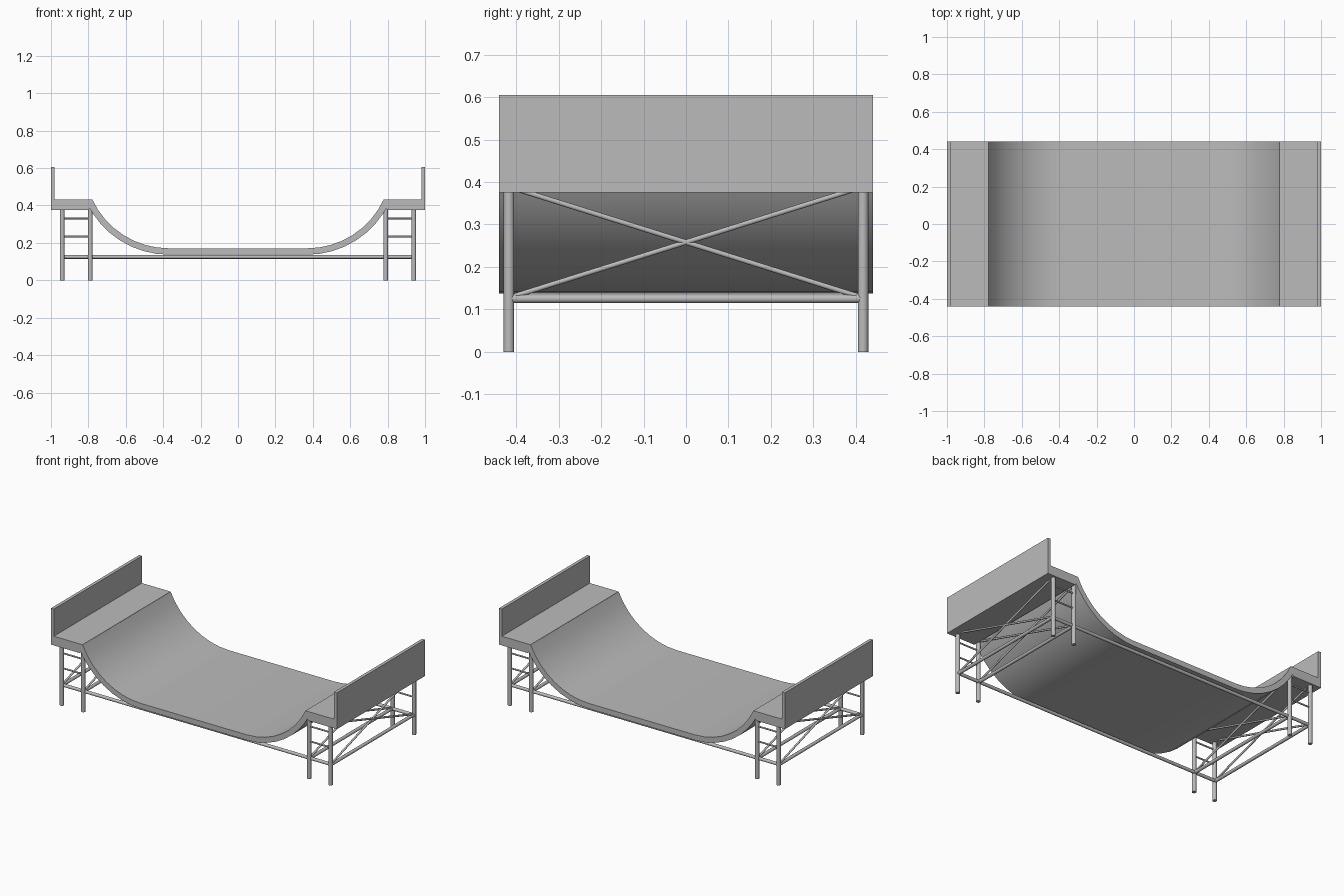
import bpy, bmesh, math
from mathutils import Vector

if "Cube" in bpy.data.objects:
    bpy.data.objects.remove(bpy.data.objects["Cube"], do_unlink=True)

grey = bpy.data.materials.new("light_grey")
grey.use_nodes = True
COLOUR = (0.5, 0.5, 0.5, 1)
grey.diffuse_color = COLOUR
grey.node_tree.nodes["Principled BSDF"].inputs["Base Color"].default_value = COLOUR

HALF_WIDTH = 0.44


def finish(bm, name, smooth):
    bmesh.ops.recalc_face_normals(bm, faces=bm.faces)
    mesh = bpy.data.meshes.new(name)
    bm.to_mesh(mesh)
    bm.free()
    mesh.materials.append(grey)
    obj = bpy.data.objects.new(name, mesh)
    bpy.context.collection.objects.link(obj)
    if smooth:
        bpy.ops.object.select_all(action='DESELECT')
        obj.select_set(True)
        bpy.context.view_layer.objects.active = obj
        bpy.ops.object.shade_smooth_by_angle(angle=math.radians(30))
    return obj


def extrude_profile(name, points, smooth=False):
    """Extrude an x-z outline across the full width."""
    bm = bmesh.new()
    face = bm.faces.new([bm.verts.new((x, -HALF_WIDTH, z)) for x, z in points])
    new = bmesh.ops.extrude_face_region(bm, geom=[face])["geom"]
    verts = [v for v in new if isinstance(v, bmesh.types.BMVert)]
    bmesh.ops.translate(bm, verts=verts, vec=(0, 2 * HALF_WIDTH, 0))
    return finish(bm, name, smooth)


def tube(name, start, end, radius):
    start, end = Vector(start), Vector(end)
    axis = end - start
    bm = bmesh.new()
    bmesh.ops.create_cone(bm, cap_ends=True, segments=16, radius1=radius,
                          radius2=radius, depth=axis.length)
    turn = axis.to_track_quat('Z', 'Y').to_matrix().to_4x4()
    bmesh.ops.transform(bm, matrix=turn, verts=bm.verts)
    bmesh.ops.translate(bm, verts=bm.verts, vec=(start + end) / 2)
    return finish(bm, name, True)


# Curved riding surface: flat middle with an arc at each end
FLAT, CENTRE_Z, STEPS = 0.37, 0.622, 8
SWEEP = math.radians(65)


def arc(radius):
    right = []
    for i in range(STEPS + 1):
        a = SWEEP * i / STEPS
        right.append((FLAT + radius * math.sin(a), CENTRE_Z - radius * math.cos(a)))
    return [(-x, z) for x, z in reversed(right)] + right


extrude_profile("ramp_surface", arc(0.451) + arc(0.485)[::-1], smooth=True)

LEG_Y, RAIL_Z = 0.417, 0.125
LEGS_X = {"inner": 0.79, "outer": 0.94}

for side, s in (("left", 1), ("right", -1)):
    # Deck with its upright back wall
    outline = [(0.78, 0.433), (0.98, 0.433), (0.98, 0.605), (1, 0.605),
               (1, 0.375), (0.80, 0.375), (0.78, 0.40)]
    extrude_profile(side + "_platform", [(s * x, z) for x, z in outline])

    for row, leg_x in LEGS_X.items():
        x = s * leg_x
        label = side + "_" + row
        tube(label + "_cross_rail", (x, -0.41, RAIL_Z), (x, 0.41, RAIL_Z), 0.01)
        for end, e in (("front", -1), ("back", 1)):
            tube(f"{label}_{end}_leg", (x, e * LEG_Y, 0), (x, e * LEG_Y, 0.39), 0.0125)
            tube(f"{label}_{end}_brace", (x, e * 0.408, 0.13), (x, -e * 0.408, 0.386), 0.006)

    # Ladder rungs between the paired legs
    for end, e in (("front", -1), ("back", 1)):
        for level, z in (("lower", 0.235), ("upper", 0.33)):
            tube(f"{side}_{end}_{level}_rung", (s * LEGS_X["inner"], e * LEG_Y, z),
                 (s * LEGS_X["outer"], e * LEG_Y, z), 0.005)

# Long rails joining both towers
for end, e in (("front", -1), ("back", 1)):
    tube(end + "_long_rail", (-0.94, e * 0.41, RAIL_Z), (0.94, e * 0.41, RAIL_Z), 0.01)
